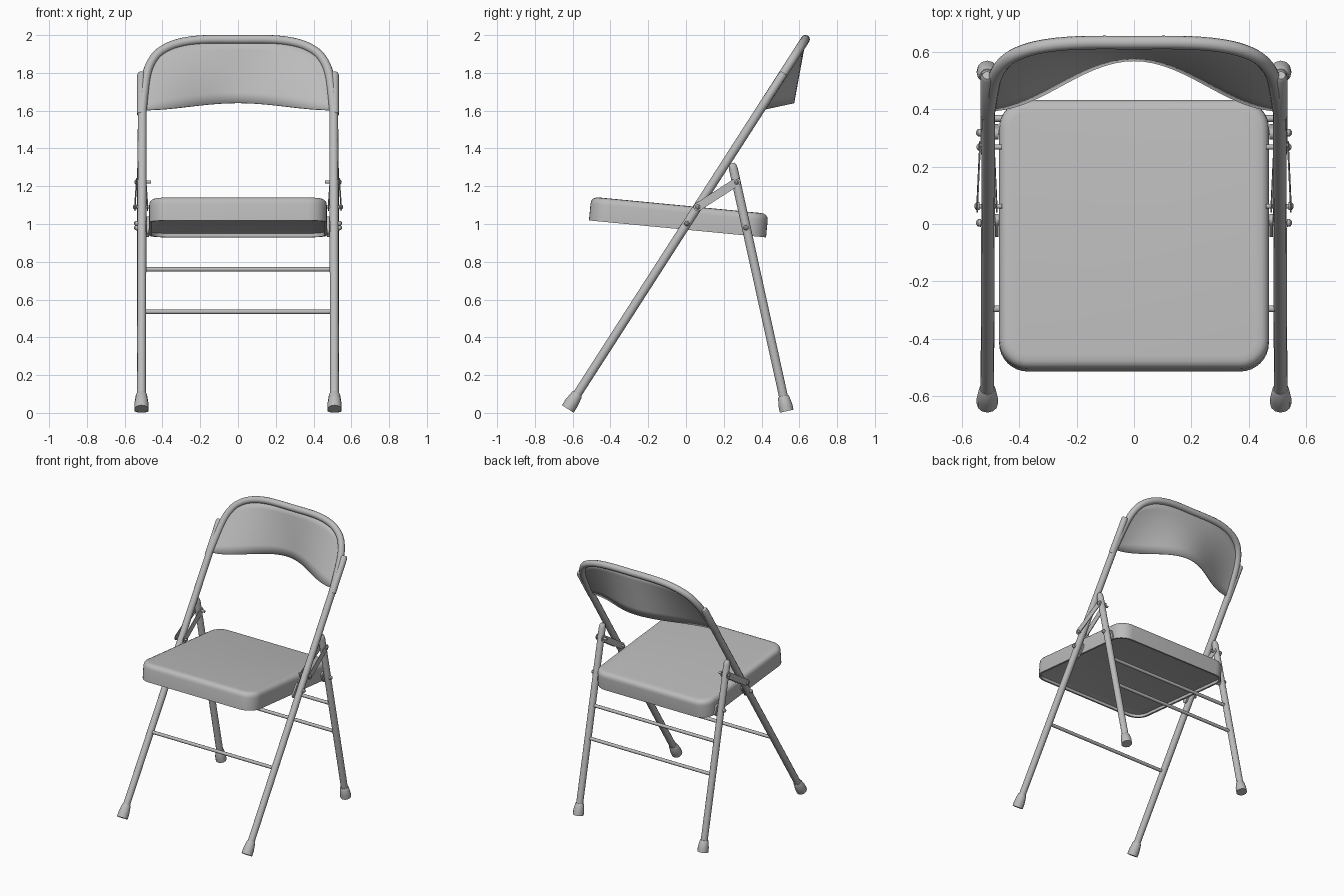
import bpy, bmesh, math
from mathutils import Vector, Matrix

cube = bpy.data.objects.get("Cube")
if cube:
    bpy.data.objects.remove(cube)

grey = bpy.data.materials.new("painted_grey_steel")
grey.use_nodes = True
grey.diffuse_color = (0.5, 0.5, 0.5, 1)
grey.node_tree.nodes["Principled BSDF"].inputs["Base Color"].default_value = (0.5, 0.5, 0.5, 1)


def add_mesh(name, mesh):
    mesh.materials.clear()
    mesh.materials.append(grey)
    mesh.shade_smooth()
    mesh.set_sharp_from_angle(angle=math.radians(40))
    obj = bpy.data.objects.new(name, mesh)
    bpy.context.collection.objects.link(obj)
    return obj


def from_bmesh(name, bm):
    bmesh.ops.recalc_face_normals(bm, faces=bm.faces)
    mesh = bpy.data.meshes.new(name)
    bm.to_mesh(mesh)
    bm.free()
    return add_mesh(name, mesh)


def tube(name, path, radius, taper=None):
    """Round capped tube along a path; taper scales the radius at each point."""
    curve = bpy.data.curves.new(name, 'CURVE')
    curve.dimensions = '3D'
    curve.bevel_depth = radius
    curve.bevel_resolution = 4
    curve.use_fill_caps = True
    spline = curve.splines.new('POLY')
    spline.points.add(len(path) - 1)
    for i, p in enumerate(path):
        spline.points[i].co = (*p, 1)
        spline.points[i].radius = taper[i] if taper else 1
    temp = bpy.data.objects.new(name, curve)
    bpy.context.collection.objects.link(temp)
    bpy.context.view_layer.update()
    mesh = bpy.data.meshes.new_from_object(
        temp.evaluated_get(bpy.context.evaluated_depsgraph_get()))
    bpy.data.objects.remove(temp)
    return add_mesh(name, mesh)


def link_plate(name, a, b, half_width, thickness):
    """Flat bar with round ends, lying roughly in the side plane."""
    a, b = Vector(a), Vector(b)
    heading = math.atan2(b.z - a.z, b.y - a.y)
    bm = bmesh.new()
    ring = []
    for end, start in ((b, heading - math.pi / 2), (a, heading + math.pi / 2)):
        for i in range(9):
            t = start + math.pi * i / 8
            offset = Vector((0, math.cos(t), math.sin(t))) * half_width
            ring.append(bm.verts.new(end + offset))
    face = bm.faces.new(ring)
    out = bmesh.ops.extrude_face_region(bm, geom=[face])["geom"]
    bmesh.ops.translate(bm, vec=(thickness, 0, 0),
                        verts=[v for v in out if isinstance(v, bmesh.types.BMVert)])
    return from_bmesh(name, bm)


def smooth_path(points, steps=6):
    """Catmull-Rom interpolation through the points."""
    pts = [Vector(p) for p in points]
    pts = [2 * pts[0] - pts[1]] + pts + [2 * pts[-1] - pts[-2]]
    result = []
    for p0, p1, p2, p3 in zip(pts, pts[1:], pts[2:], pts[3:]):
        for i in range(steps):
            t = i / steps
            result.append(0.5 * (2 * p1 + (p2 - p0) * t
                                 + (2 * p0 - 5 * p1 + 4 * p2 - p3) * t ** 2
                                 + (3 * p1 - p0 - 3 * p2 + p3) * t ** 3))
    return result + [pts[-2]]


def front_at(x, z):
    """Point on the leaning plane of the front frame."""
    return Vector((x, 0.632 - (1.977 - z) / 1.555, z))


def rear_at(x, z):
    """Point on the leaning plane of the rear legs."""
    return Vector((x, 0.535 - 0.22 * z, z))


# Front frame: two legs joined by the arched top
half = [(0.507, 1.6), (0.497, 1.7), (0.484, 1.79), (0.46, 1.855),
        (0.415, 1.91), (0.33, 1.953), (0.2, 1.975)]
arch = smooth_path([front_at(x, z) for x, z in half + [(0, 1.977)]
                    + [(-x, z) for x, z in reversed(half)]])
tube("front_frame", [front_at(0.511, 0.06)] + arch + [front_at(-0.511, 0.06)], 0.0235)

# Backrest: ruled sheet from the arch down to a bowed lower edge
bm = bmesh.new()
rows = []
for top in arch:
    bell = 0.5 + 0.5 * math.cos(math.pi * top.x / 0.507)
    low = Vector((top.x, 0.395 + 0.175 * bell, 1.603 + 0.037 * bell))
    rows.append([bm.verts.new(low.lerp(top, i / 6)) for i in range(7)])
for r, s in zip(rows, rows[1:]):
    for i in range(6):
        bm.faces.new((r[i], s[i], s[i + 1], r[i + 1]))
bmesh.ops.remove_doubles(bm, verts=bm.verts, dist=0.0005)
backrest = from_bmesh("backrest", bm)
sheet = backrest.modifiers.new("thickness", 'SOLIDIFY')
sheet.thickness = 0.006
sheet.offset = 0

# Seat: stacked rounded rectangles, shallow recess underneath
def rounded_ring(bm, inset, z):
    hx, hy, r = 0.47 - inset, 0.471 - inset, 0.1 - inset
    ring = []
    for k, (sx, sy) in enumerate(((1, 1), (-1, 1), (-1, -1), (1, -1))):
        for i in range(9):
            t = math.pi / 2 * (k + i / 8)
            ring.append(bm.verts.new((sx * (hx - r) + r * math.cos(t),
                                      sy * (hy - r) + r * math.sin(t), z)))
    return ring

bm = bmesh.new()
profile = [(0.05, 0.028), (0.014, 0.02), (0.014, 0), (0, 0), (0, 0.09),
           (0.003, 0.106), (0.012, 0.118), (0.025, 0.124), (0.045, 0.126)]
rings = [rounded_ring(bm, *p) for p in profile]
for r, s in zip(rings, rings[1:]):
    for i in range(len(r)):
        j = (i + 1) % len(r)
        bm.faces.new((r[i], r[j], s[j], s[i]))
bm.faces.new(rings[0])
bm.faces.new(rings[-1])
bm.transform(Matrix.Translation((0, -0.045, 0.974)) @ Matrix.Rotation(-0.0955, 4, 'X'))
from_bmesh("seat", bm)

# Cross bars between the legs
for name, place, z in (("front_cross_bar", front_at, 0.535),
                       ("rear_lower_cross_bar", rear_at, 0.535),
                       ("rear_upper_cross_bar", rear_at, 0.76)):
    tube(name, [place(-0.5, z), place(0.5, z)], 0.012)

# Parts repeated on each side
for side, s in (("left", 1), ("right", -1)):
    x = 0.511 * s
    tube(side + "_rear_leg", [rear_at(x, 0.05), rear_at(x, 1.29), rear_at(x, 1.31),
                              rear_at(x, 1.322)], 0.0235, [1, 1, 0.85, 0.5])
    tube(side + "_frame_sleeve", [front_at(0.512 * s, 1.58), front_at(0.512 * s, 1.79),
                                  front_at(0.512 * s, 1.8)], 0.0225, [1, 1, 0.7])

    # Rubber-style foot caps
    for name, place, base in (("front", front_at, 0.021), ("rear", rear_at, 0.009)):
        heights = [base, base + 0.03, base + 0.075, base + 0.08]
        tube(f"{side}_{name}_foot", [place(x, z) for z in heights],
             0.037, [1, 1, 0.8, 0.7])

    # Folding links on both faces of the legs
    for name, x_front, x_rear in (("outer", 0.544, 0.534), ("inner", 0.476, 0.486)):
        link_plate(f"{side}_{name}_link", (x_front * s, 0.062, 1.09),
                   (x_rear * s, 0.268, 1.222), 0.022, 0.005 * s)

    # Seat hinge brackets
    link_plate(side + "_front_bracket", (0.472 * s, -0.025, 0.965),
               (0.472 * s, 0.015, 1.02), 0.02, 0.012 * s)
    link_plate(side + "_rear_bracket", (0.472 * s, 0.328, 0.95),
               (0.472 * s, 0.315, 0.99), 0.02, 0.012 * s)

    # Pivot pins with rounded heads
    for name, y, z, end in (("frame_link", 0.062, 1.09, 0.556),
                            ("leg_link", 0.268, 1.222, 0.548),
                            ("front_seat", 0.004, 1.003, 0.55),
                            ("rear_seat", 0.318, 0.98, 0.55)):
        stops = [0.46, end - 0.018, end - 0.017, end - 0.006, end]
        tube(f"{side}_{name}_pin", [(p * s, y, z) for p in stops],
             0.014, [0.6, 0.6, 1, 0.9, 0.4])
